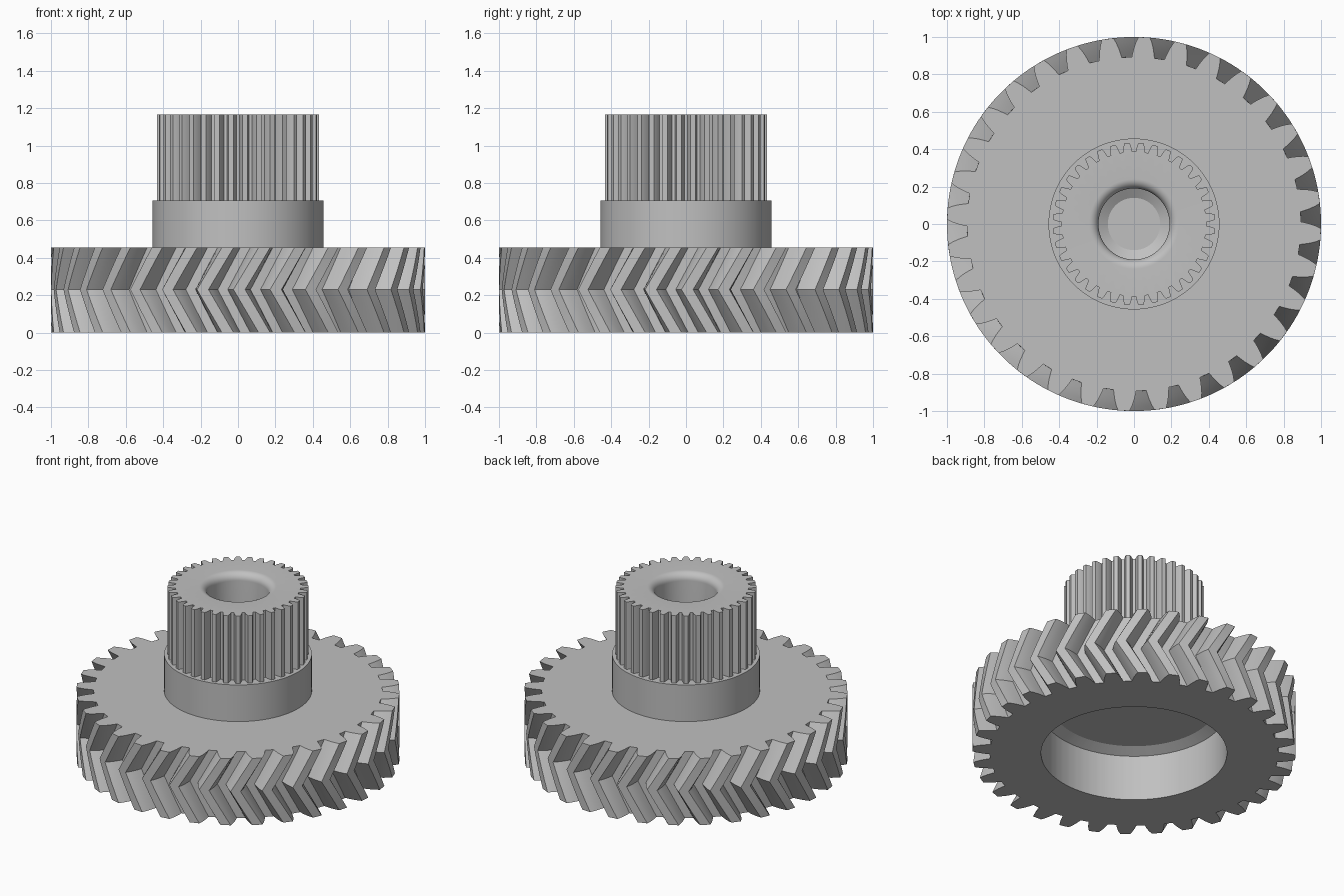
import bpy, bmesh, math

if "Cube" in bpy.data.objects:
    bpy.data.objects.remove(bpy.data.objects["Cube"])

grey = bpy.data.materials.new("plain grey")
grey.diffuse_color = (0.53, 0.53, 0.53, 1)
grey.use_nodes = True
grey.node_tree.nodes["Principled BSDF"].inputs["Base Color"].default_value = grey.diffuse_color


def tooth_outline(count, gap, phase):
    """Polar points round a gear; gap lists (radius, half angle) from root to tip."""
    pts = []
    for i in range(count):
        a = phase + i * math.tau / count
        pts += [(r, a - h) for r, h in reversed(gap)]
        pts += [(r, a + h) for r, h in gap]
    return pts


def ring(outline, z, twist=0.0, radius=None):
    """One level of an outline, or a plain circle at the same angles."""
    return [((radius or r) * math.cos(a + twist), (radius or r) * math.sin(a + twist), z)
            for r, a in outline]


def loft(name, rings, cap_start=False, cap_end=False):
    """Skin a list of equal-length rings into one object."""
    bm = bmesh.new()
    loops = [[bm.verts.new(p) for p in r] for r in rings]
    n = len(loops[0])
    for lo, hi in zip(loops, loops[1:]):
        for i in range(n):
            j = (i + 1) % n
            bm.faces.new((lo[i], lo[j], hi[j], hi[i]))
    if cap_start:
        bm.faces.new(list(reversed(loops[0])))
    if cap_end:
        bm.faces.new(loops[-1])
    me = bpy.data.meshes.new(name)
    bm.to_mesh(me)
    bm.free()
    me.materials.append(grey)
    ob = bpy.data.objects.new(name, me)
    bpy.context.collection.objects.link(ob)
    bpy.ops.object.select_all(action='DESELECT')
    ob.select_set(True)
    bpy.context.view_layer.objects.active = ob
    bpy.ops.object.shade_smooth_by_angle(angle=math.radians(28))
    return ob


# Herringbone gear: hollow underside, chevron teeth, flat top up to the collar
H, MID, TWIST = 0.455, 0.23, 0.135
wheel = tooth_outline(32, [(0.893, 0.030), (0.92, 0.037), (0.947, 0.045),
                           (0.974, 0.055), (1.0, 0.067)], math.radians(2.5) - TWIST)
rings = [ring(wheel, z, TWIST, r) for r, z in ((0.51, 0.345), (0.575, 0.31), (0.575, 0))]
STEPS = 4
for k in range(2 * STEPS + 1):
    t = k / STEPS - 1
    z = MID + t * (MID if t < 0 else H - MID)
    rings.append(ring(wheel, z, TWIST * abs(t)))
rings.append(ring(wheel, H, TWIST, 0.44))
loft("herringbone_gear", rings, cap_start=True)

# Round collar between the two gears
circle = [(1.0, i * math.tau / 96) for i in range(96)]
loft("collar", [ring(circle, z, 0, r) for r, z in
                ((0.457, H), (0.457, 0.705), (0.36, 0.705))])

# Straight pinion with a rounded mouth and a blind hole
pinion = tooth_outline(36, [(0.387, 0.023), (0.403, 0.031), (0.420, 0.043),
                            (0.435, 0.057)], 0.0)
TOP, FIL = 1.165, 0.05
rings = [ring(pinion, 0.705), ring(pinion, TOP)]
for k in range(9):
    a = k / 8 * math.pi / 2
    rings.append(ring(pinion, TOP - FIL + FIL * math.cos(a), 0, 0.24 - FIL * math.sin(a)))
rings += [ring(pinion, z, 0, r) for r, z in ((0.19, 0.53), (0.14, 0.50))]
loft("pinion", rings, cap_end=True)
